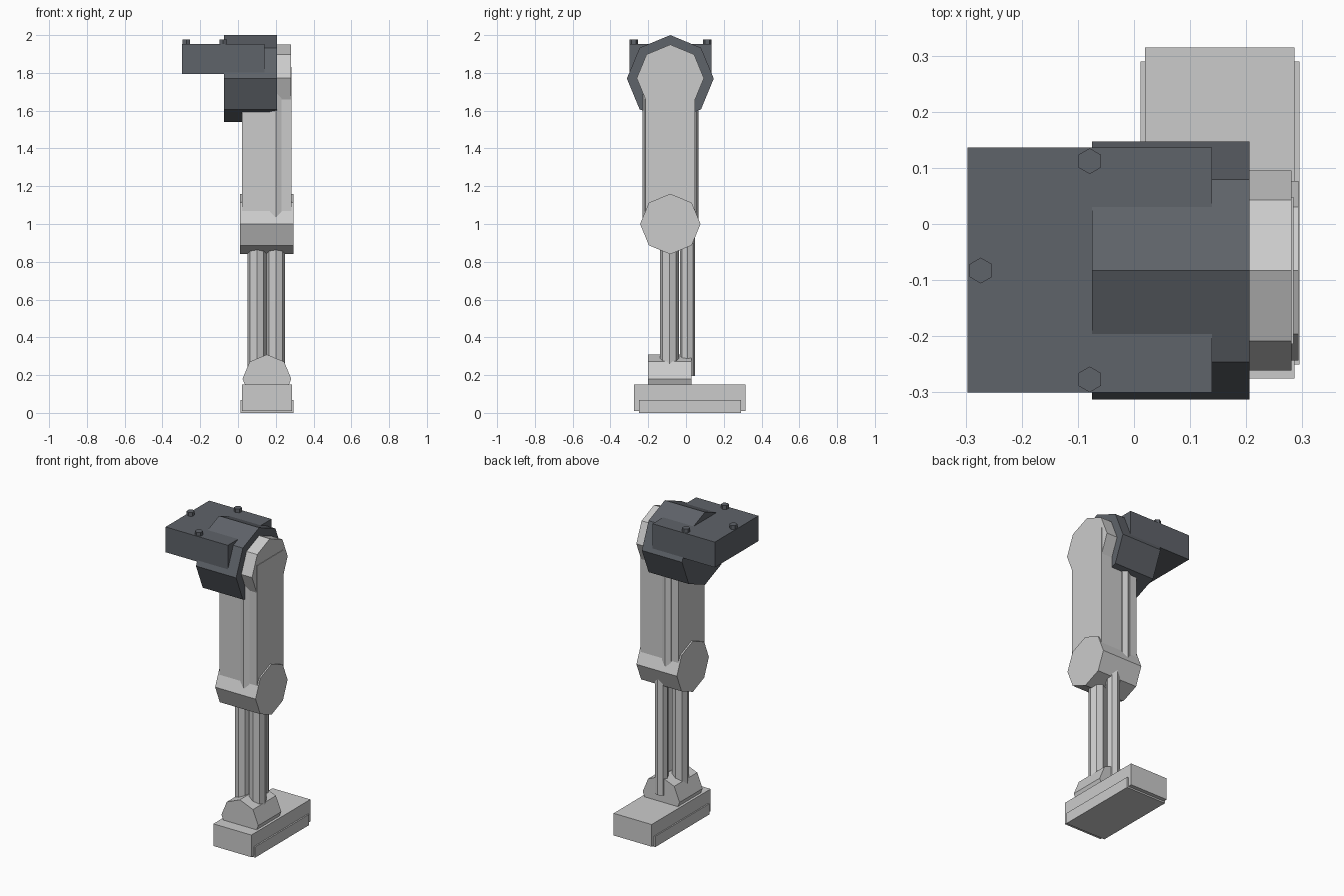
import bpy
from math import pi, cos, sin

if "Cube" in bpy.data.objects:
    bpy.data.objects.remove(bpy.data.objects["Cube"])

dark = bpy.data.materials.new("dark_metal")
dark.diffuse_color = (0.114, 0.125, 0.142, 1)
dark.use_nodes = True
dark.node_tree.nodes["Principled BSDF"].inputs["Base Color"].default_value = dark.diffuse_color


def finish(name, verts, faces, mat=None):
    mesh = bpy.data.meshes.new(name)
    mesh.from_pydata(verts, [], faces)
    ob = bpy.data.objects.new(name, mesh)
    bpy.context.collection.objects.link(ob)
    if mat:
        mesh.materials.append(mat)
    return ob


def prism(name, axis, a, b, centre, r, sides=8, mat=None, start=pi / 2):
    """Regular prism from a to b along an axis; centre is in the other two axes."""
    verts = []
    for t in (a, b):
        for i in range(sides):
            ang = start + 2 * pi * i / sides
            p = [centre[0] + r * cos(ang), centre[1] + r * sin(ang)]
            p.insert("xyz".index(axis), t)
            verts.append(p)
    n = sides
    faces = [(i, (i + 1) % n, n + (i + 1) % n, n + i) for i in range(n)]
    faces += [tuple(reversed(range(n))), tuple(range(n, 2 * n))]
    if axis == "y":  # keep normals outward
        faces = [f[::-1] for f in faces]
    return finish(name, verts, faces, mat)


def box(name, x, y, z, mat=None):
    verts = [(i, j, k) for i in x for j in y for k in z]
    faces = [(0, 1, 3, 2), (4, 6, 7, 5), (0, 4, 5, 1),
             (2, 3, 7, 6), (0, 2, 6, 4), (1, 5, 7, 3)]
    return finish(name, verts, faces, mat)


YC = -0.083  # leg centre line, front to back

# Foot and sole
box("foot", (0.02, 0.286), (-0.275, 0.315), (0.01, 0.15))
box("sole", (0.012, 0.295), (-0.25, 0.29), (0.0, 0.068))

# Ankle
prism("ankle", "y", -0.2, 0.03, (0.153, 0.18), 0.129)

# Shin rods: two in front, a thinner one behind
for i, (x, y, r) in enumerate([(0.1, -0.088, 0.05), (0.2, -0.088, 0.05),
                               (0.165, 0.008, 0.04)]):
    prism(f"shin_rod_{i + 1}", "z", 0.195, 0.95, (x, y), r)

# Knee joint
prism("knee", "x", 0.01, 0.293, (YC, 1.0), 0.16)

# Thigh with a ridge rod on the front and the back
box("thigh", (0.02, 0.284), (-0.214, 0.048), (1.0, 1.83))
prism("thigh_front_rod", "z", 1.0, 1.75, (0.2, -0.186), 0.043)
prism("thigh_back_rod", "z", 1.0, 1.75, (0.1, 0.022), 0.043)

# Hip: light outer cap and dark drum
prism("hip_cap", "x", 0.15, 0.281, (YC, 1.772), 0.178)
prism("hip_drum", "x", -0.075, 0.206, (YC, 1.77), 0.23, mat=dark)

# Pelvis block with bolts
box("pelvis", (-0.297, 0.139), (-0.3, 0.136), (1.793, 1.953), dark)
for i, (x, y) in enumerate([(-0.079, 0.112), (-0.079, -0.277), (-0.273, YC)]):
    prism(f"bolt_{i + 1}", "z", 1.94, 1.977, (x, y), 0.023, 6, dark)
